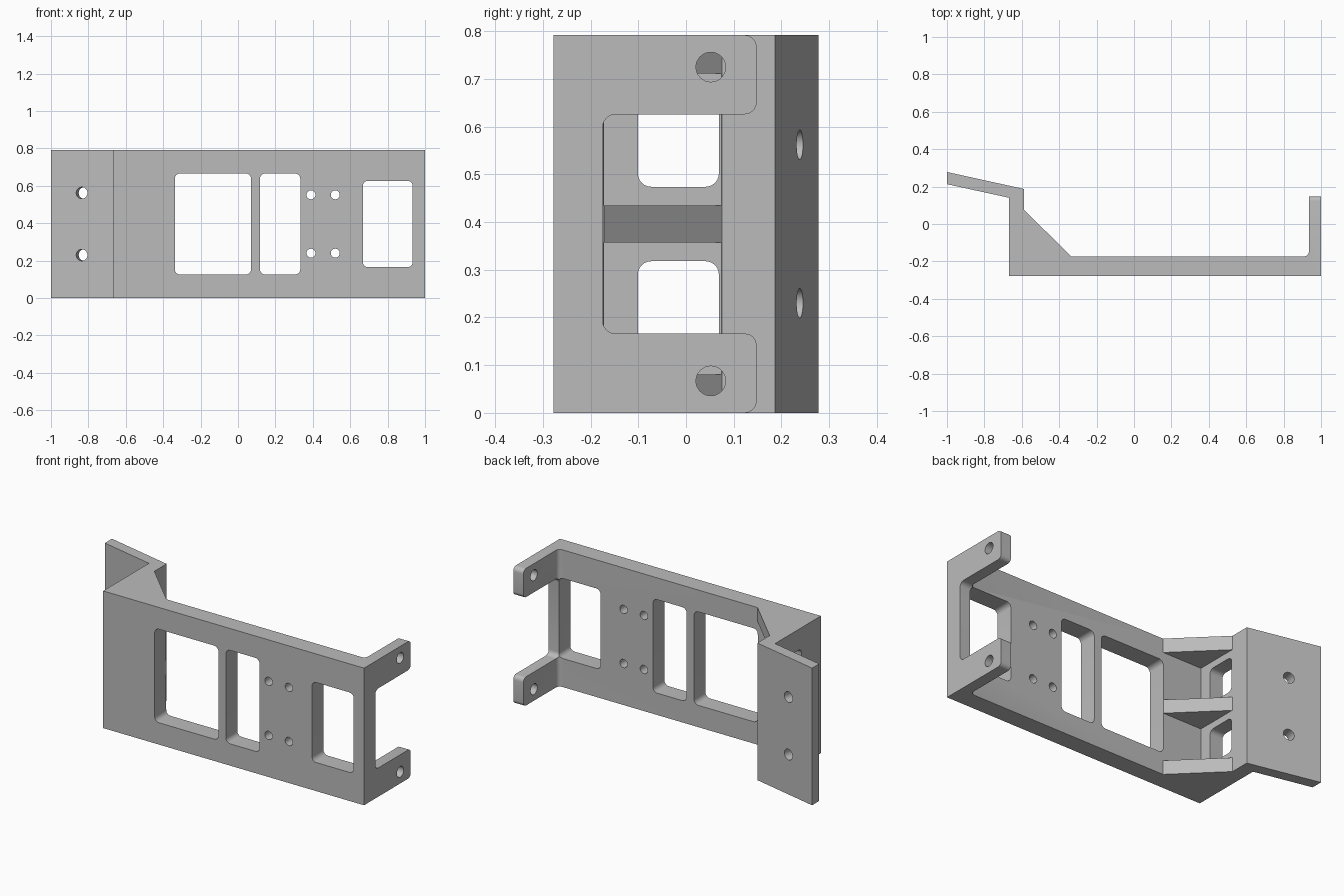
import bpy, bmesh, math
from mathutils import Vector, Matrix

if "Cube" in bpy.data.objects:
    bpy.data.objects.remove(bpy.data.objects["Cube"])

HEIGHT = 0.792
MID = HEIGHT / 2
CORNER = 0.028

grey = bpy.data.materials.new("plain grey")
grey.use_nodes = True
grey.diffuse_color = (0.5, 0.5, 0.5, 1)
grey.node_tree.nodes["Principled BSDF"].inputs["Base Color"].default_value = (0.5, 0.5, 0.5, 1)

# Maps profile coordinates (u, v) and depth w to space for each extrusion axis
PLACE = {
    "x": lambda u, v, w: (w, u, v),
    "y": lambda u, v, w: (u, w, v),
    "z": lambda u, v, w: (u, v, w),
}


def add_prism(bm, points, axis, low, high, matrix=Matrix()):
    """Extrude a flat outline along an axis between two depths."""
    place = PLACE[axis]
    rings = [[bm.verts.new(matrix @ Vector(place(u, v, w))) for u, v in points]
             for w in (low, high)]
    faces = [bm.faces.new(ring) for ring in rings]
    count = len(points)
    for i in range(count):
        j = (i + 1) % count
        faces.append(bm.faces.new((rings[0][i], rings[0][j], rings[1][j], rings[1][i])))
    bmesh.ops.recalc_face_normals(bm, faces=faces)


def arc(cx, cy, radius, start, end, steps):
    return [(cx + radius * math.cos(a), cy + radius * math.sin(a))
            for a in (math.radians(start + (end - start) * i / steps) for i in range(steps + 1))]


def circle(cx, cy, radius):
    return arc(cx, cy, radius, 0, 360, 32)[:-1]


def rounded_rect(u0, u1, v0, v1, r=CORNER):
    points = []
    for k, (u, v) in enumerate(((u1 - r, v1 - r), (u0 + r, v1 - r),
                                (u0 + r, v0 + r), (u1 - r, v0 + r))):
        points += arc(u, v, r, 90 * k, 90 * k + 90, 6)
    return points


def new_object(name, bm):
    mesh = bpy.data.meshes.new(name)
    bm.to_mesh(mesh)
    bm.free()
    obj = bpy.data.objects.new(name, mesh)
    bpy.context.collection.objects.link(obj)
    return obj


def cut(target, bm):
    """Subtract the prisms in bm from the target and discard the cutter."""
    cutter = new_object("cutter", bm)
    cutter.hide_render = True
    mod = target.modifiers.new("cut", "BOOLEAN")
    mod.operation = "DIFFERENCE"
    mod.solver = "EXACT"
    mod.object = cutter
    bpy.context.view_layer.objects.active = target
    bpy.ops.object.modifier_apply(modifier=mod.name)
    bpy.data.objects.remove(cutter)


# Bracket outline from above: plate, upright ear, side wall, solid gusset and angled flange
outline = [(-0.667, -0.278), (1, -0.278), (1, 0.148), (0.935, 0.148)]
outline += arc(0.91, -0.148, 0.025, 0, -90, 6)
outline += [(-0.336, -0.173), (-0.587, 0.075), (-0.587, 0.187),
            (-1, 0.278), (-1, 0.213), (-0.667, 0.14)]
bm = bmesh.new()
add_prism(bm, outline, "z", 0, HEIGHT)
bracket = new_object("mounting_bracket", bm)
bracket.data.materials.append(grey)

# Pockets that leave three ribs in the gusset
bm = bmesh.new()
for side in (-1, 1):
    low, high = sorted((MID + side * 0.039, MID + side * 0.315))
    add_prism(bm, [(-0.586, -0.172), (-0.15, -0.172), (-0.586, 0.3)], "z", low, high)
cut(bracket, bm)

# Front plate windows and screw holes
bm = bmesh.new()
for left, right, half in ((-0.338, 0.07, 0.27), (0.117, 0.333, 0.27), (0.667, 0.934, 0.231)):
    add_prism(bm, rounded_rect(left, right, MID - half, MID + half), "y", -0.4, -0.1)
for x in (0.39, 0.52):
    for side in (-1, 1):
        add_prism(bm, circle(x, MID + side * 0.156, 0.024), "y", -0.4, -0.1)
cut(bracket, bm)

# Side wall windows between the ribs
bm = bmesh.new()
for side in (-1, 1):
    centre = MID + side * 0.177
    add_prism(bm, rounded_rect(-0.101, 0.069, centre - 0.099, centre + 0.099), "x", -0.8, -0.45)
cut(bracket, bm)

# Ear opening and ear holes
bm = bmesh.new()
add_prism(bm, rounded_rect(-0.175, 0.4, MID - 0.23, MID + 0.23), "x", 0.89, 1.1)
for side in (-1, 1):
    add_prism(bm, circle(0.052, MID + side * 0.329, 0.031), "x", 0.85, 1.1)
cut(bracket, bm)

# Flange holes, square to the angled flange
bm = bmesh.new()
tilt = Matrix.Translation((-0.835, 0.177, 0)) @ Matrix.Rotation(-math.atan(0.22), 4, "Z")
for side in (-1, 1):
    add_prism(bm, circle(0, MID + side * 0.166, 0.031), "y", -0.1, 0.2, tilt)
cut(bracket, bm)

# Round the four corners at the ear tips
bm = bmesh.new()
bm.from_mesh(bracket.data)
tips = [e for e in bm.edges
        if all(v.co.x > 0.9 and v.co.y > 0.147 for v in e.verts)
        and abs(e.verts[0].co.x - e.verts[1].co.x) > 0.05]
bmesh.ops.bevel(bm, geom=tips, offset=0.025, offset_type="OFFSET",
                segments=6, profile=0.5, affect="EDGES")
bm.to_mesh(bracket.data)
bm.free()

bpy.ops.object.select_all(action="DESELECT")
bracket.select_set(True)
bpy.context.view_layer.objects.active = bracket
bpy.ops.object.shade_smooth_by_angle(angle=math.radians(30))
